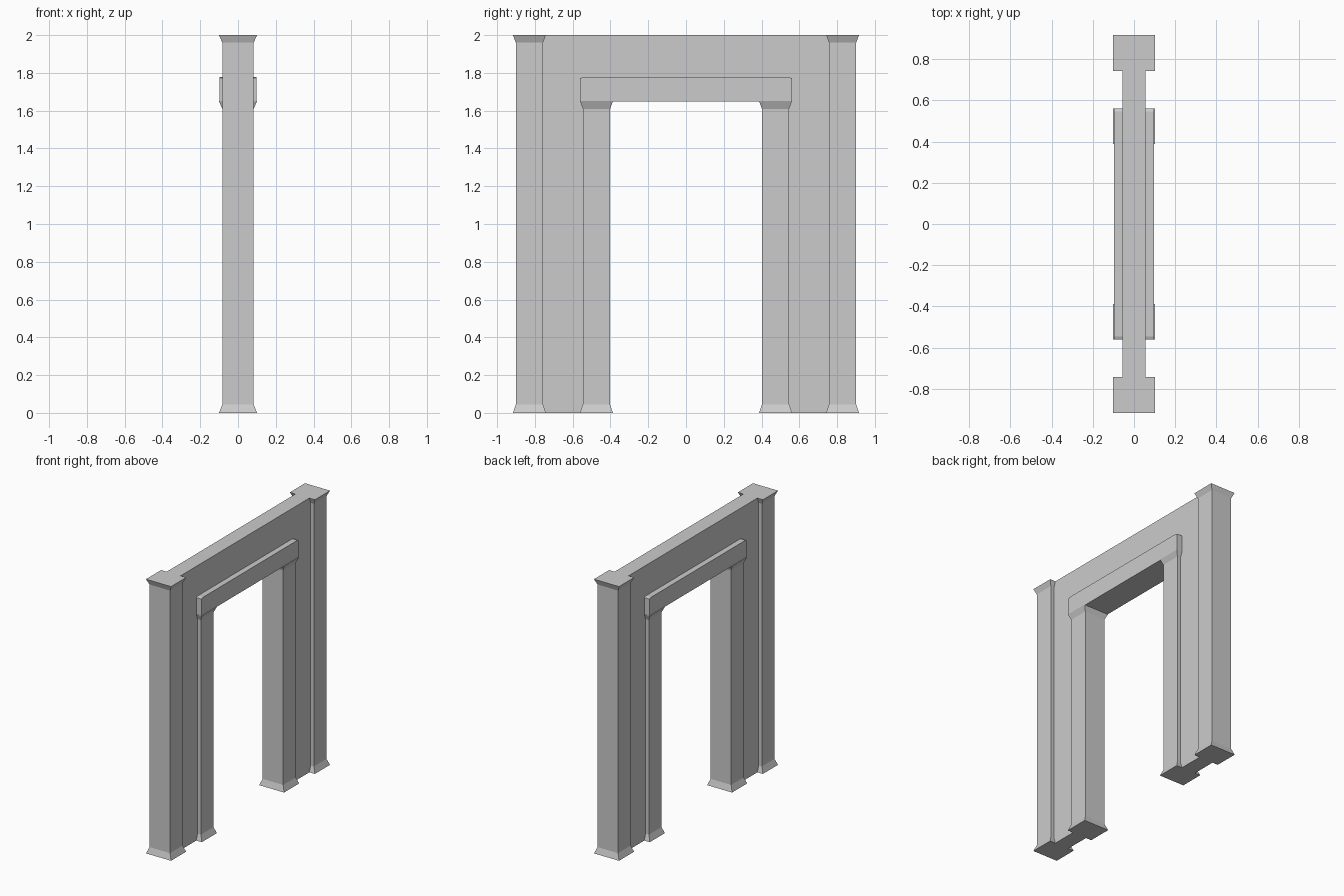
import bpy, bmesh

if "Cube" in bpy.data.objects:
    bpy.data.objects.remove(bpy.data.objects["Cube"])


def make_object(name, bm):
    bmesh.ops.recalc_face_normals(bm, faces=bm.faces)
    mesh = bpy.data.meshes.new(name)
    bm.to_mesh(mesh)
    bm.free()
    obj = bpy.data.objects.new(name, mesh)
    bpy.context.collection.objects.link(obj)
    return obj


def extruded(name, outline, half_x):
    """Extrude a (y, z) outline symmetrically along x."""
    bm = bmesh.new()
    face = bm.faces.new([bm.verts.new((-half_x, y, z)) for y, z in outline])
    out = bmesh.ops.extrude_face_region(bm, geom=[face])
    moved = [v for v in out["geom"] if isinstance(v, bmesh.types.BMVert)]
    bmesh.ops.translate(bm, verts=moved, vec=(2 * half_x, 0, 0))
    return make_object(name, bm)


def pillar(name, cy, top):
    """Square shaft with a flared foot and a flared head."""
    shaft, flare = (0.083, 0.072), (0.101, 0.087)
    levels = [(0, flare), (0.045, shaft), (top - 0.04, shaft), (top, flare)]
    bm = bmesh.new()
    rings = [[bm.verts.new((sx * hx, cy + sy * hy, z))
              for sx, sy in ((-1, -1), (1, -1), (1, 1), (-1, 1))]
             for z, (hx, hy) in levels]
    for a, b in zip(rings, rings[1:]):
        for i in range(4):
            j = (i + 1) % 4
            bm.faces.new((a[i], a[j], b[j], b[i]))
    bm.faces.new(rings[0])
    bm.faces.new(rings[-1])
    return make_object(name, bm)


# Thin wall with the doorway opening
gate = extruded("gateway", [(-0.83, 0), (-0.83, 2), (0.83, 2), (0.83, 0),
                            (0.47, 0), (0.47, 1.7), (-0.47, 1.7), (-0.47, 0)], 0.056)

# Outer and inner pillars on both sides
parts = []
for side, s in (("left", -1), ("right", 1)):
    parts.append(pillar(side + "_outer_pillar", s * 0.829, 2.0))
    parts.append(pillar(side + "_inner_pillar", s * 0.474, 1.65))

# Lintel over the doorway, with clipped upper corners
parts.append(extruded("lintel", [(-0.56, 1.648), (0.56, 1.648), (0.56, 1.772),
                                 (0.545, 1.778), (-0.545, 1.778), (-0.56, 1.772)], 0.097))

# Merge everything into one clean shell
for part in parts:
    mod = gate.modifiers.new("join_" + part.name, "BOOLEAN")
    mod.operation = "UNION"
    mod.solver = "EXACT"
    mod.object = part
bpy.context.view_layer.objects.active = gate
for mod in list(gate.modifiers):
    bpy.ops.object.modifier_apply(modifier=mod.name)
for part in parts:
    bpy.data.objects.remove(part)
